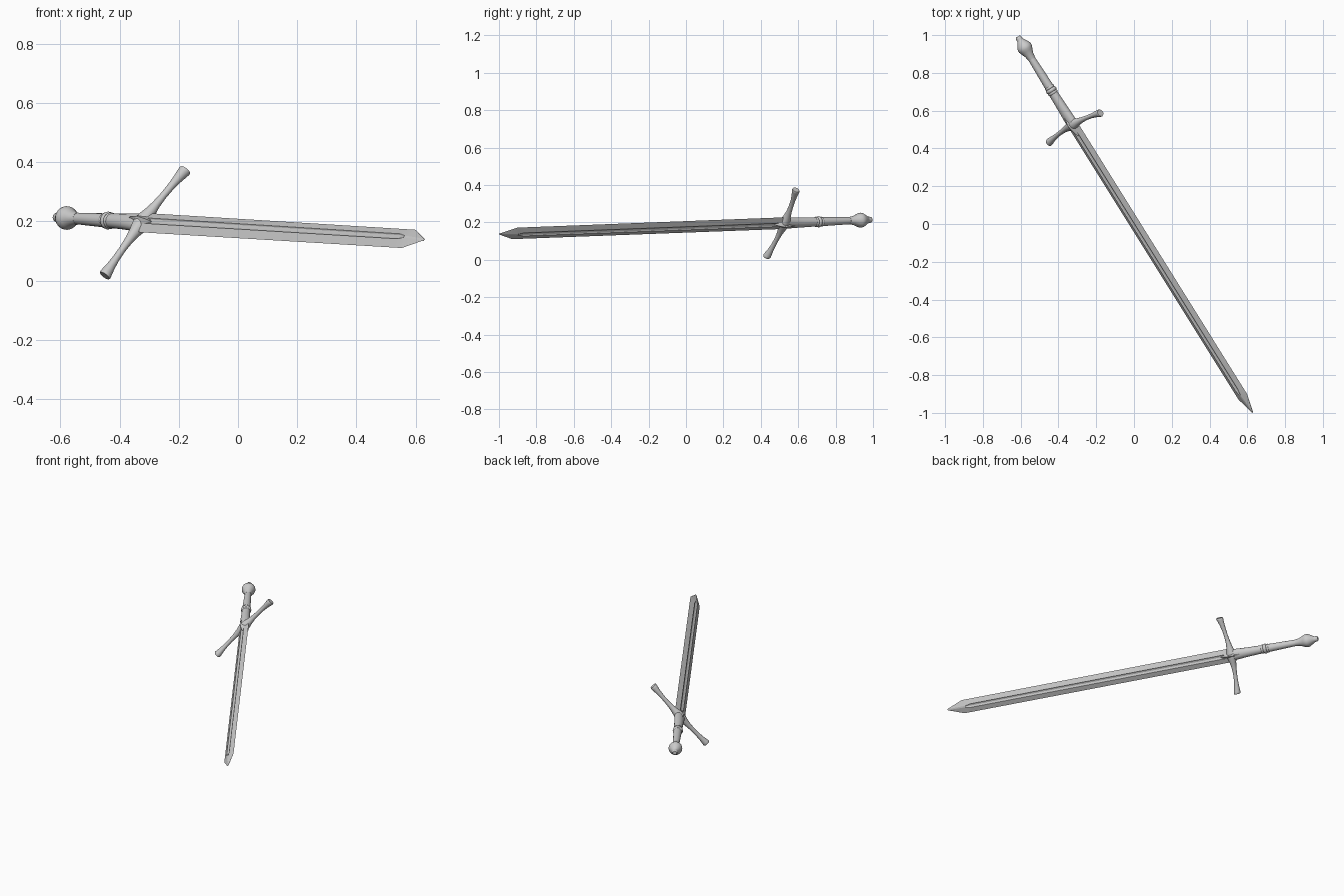
import bpy, bmesh, math
from mathutils import Vector, Matrix

if "Cube" in bpy.data.objects:
    bpy.data.objects.remove(bpy.data.objects["Cube"])

# Sword frame: local Z runs pommel -> tip, X along the guard, Y through the flat
START, TIP = Vector((-0.615, 0.992, 0.214)), Vector((0.629, -1.0, 0.138))
LENGTH = (TIP - START).length
D = (TIP - START).normalized()
W = Vector((0.571, 0.332, 0.751))
W = (W - D * W.dot(D)).normalized()
N = D.cross(W)
FRAME = Matrix.Translation(START) @ Matrix((W, N, D)).transposed().to_4x4()


def loft(name, rings, angle=35):
    """Skin a list of equal-length point rings and cap both ends."""
    bm = bmesh.new()
    rows = [[bm.verts.new(FRAME @ Vector(p)) for p in ring] for ring in rings]
    n = len(rows[0])
    for a, b in zip(rows, rows[1:]):
        for i in range(n):
            bm.faces.new((a[i], a[(i + 1) % n], b[(i + 1) % n], b[i]))
    bm.faces.new(rows[0])
    bm.faces.new(rows[-1])
    bmesh.ops.remove_doubles(bm, verts=bm.verts, dist=0.00005)
    bmesh.ops.recalc_face_normals(bm, faces=bm.faces)
    me = bpy.data.meshes.new(name)
    bm.to_mesh(me)
    bm.free()
    ob = bpy.data.objects.new(name, me)
    bpy.context.collection.objects.link(ob)
    me.shade_smooth()
    me.set_sharp_from_angle(angle=math.radians(angle))
    return ob


def circle(n=24):
    return [(math.cos(2 * math.pi * i / n), math.sin(2 * math.pi * i / n)) for i in range(n)]


def turned(name, profile):
    """Profile entries: (distance along sword, half width, half depth)."""
    return loft(name, [[(c * rx, s * ry, t) for c, s in circle()] for t, rx, ry in profile])


# Pommel: faceted pear with a small end knob
turned("pommel", [(t, r, r) for t, r in [
    (0, 0.011), (0.004, 0.015), (0.014, 0.017), (0.022, 0.017), (0.027, 0.020),
    (0.048, 0.033), (0.058, 0.038), (0.068, 0.040), (0.078, 0.039),
    (0.09, 0.034), (0.115, 0.024), (0.14, 0.020)]])

# Grip: slim upper half, wider and flatter lower half
turned("grip", [(0.13, 0.019, 0.019), (0.2, 0.021, 0.021), (0.3, 0.024, 0.023),
                (0.36, 0.025, 0.024), (0.44, 0.028, 0.025), (0.50, 0.032, 0.025),
                (0.55, 0.036, 0.024)])

# Rings at the middle of the grip
for k, (mid, r, h) in enumerate([(0.318, 0.027, 0.008), (0.334, 0.030, 0.010), (0.350, 0.028, 0.008)]):
    turned(f"grip_ring_{k + 1}", [(mid - h, r - 0.005, r - 0.005), (mid - h / 2, r - 0.001, r - 0.001),
                                  (mid, r, r), (mid + h / 2, r - 0.001, r - 0.001),
                                  (mid + h, r - 0.005, r - 0.005)])

# Cross guard: slim arms, flared ends bowed gently toward the blade
half = [(0.0, 0.032, 0.029), (0.02, 0.027, 0.026), (0.045, 0.020, 0.020), (0.08, 0.0145, 0.0145),
        (0.12, 0.012, 0.012), (0.16, 0.0125, 0.0125), (0.195, 0.0155, 0.0155),
        (0.225, 0.020, 0.020), (0.234, 0.021, 0.021), (0.238, 0.019, 0.019)]
stations = [(-x, a, b) for x, a, b in half[:0:-1]] + half
loft("cross_guard", [[(x, s * b, 0.549 + 0.020 * (x / 0.238) ** 2 + c * a) for c, s in circle(16)]
                     for x, a, b in stations])

# Pointed centre block overlapping blade and grip on both faces
block = [(0.495, 0.006, 0.026), (0.525, 0.026, 0.031), (0.55, 0.040, 0.034),
         (0.58, 0.024, 0.027), (0.615, 0.004, 0.013)]
loft("guard_centre", [[(x, 0, t), (0, y, t), (-x, 0, t), (0, -y, t)] for t, x, y in block], 20)


# Blade: double edge, flat shoulders and a central groove on each face
def section(t, w, thick, groove, gw):
    quarter = [(w, 0), (gw + 0.003, thick), (gw, thick - groove * 0.6), (0, thick - groove)]
    top = quarter + [(-x, y) for x, y in quarter[2::-1]]
    pts = top + [(x, -y) for x, y in top[-2:0:-1]]
    return [(x, y, t) for x, y in pts]


loft("blade", [section(0.545, 0.042, 0.012, 0.006, 0.009),
               section(LENGTH - 0.15, 0.041, 0.011, 0.006, 0.008),
               section(LENGTH - 0.115, 0.041, 0.011, 0.0005, 0.001),
               section(LENGTH - 0.10, 0.041, 0.0105, 0, 0.001),
               section(LENGTH - 0.001, 0.0015, 0.001, 0, 0.0005)], 8)
